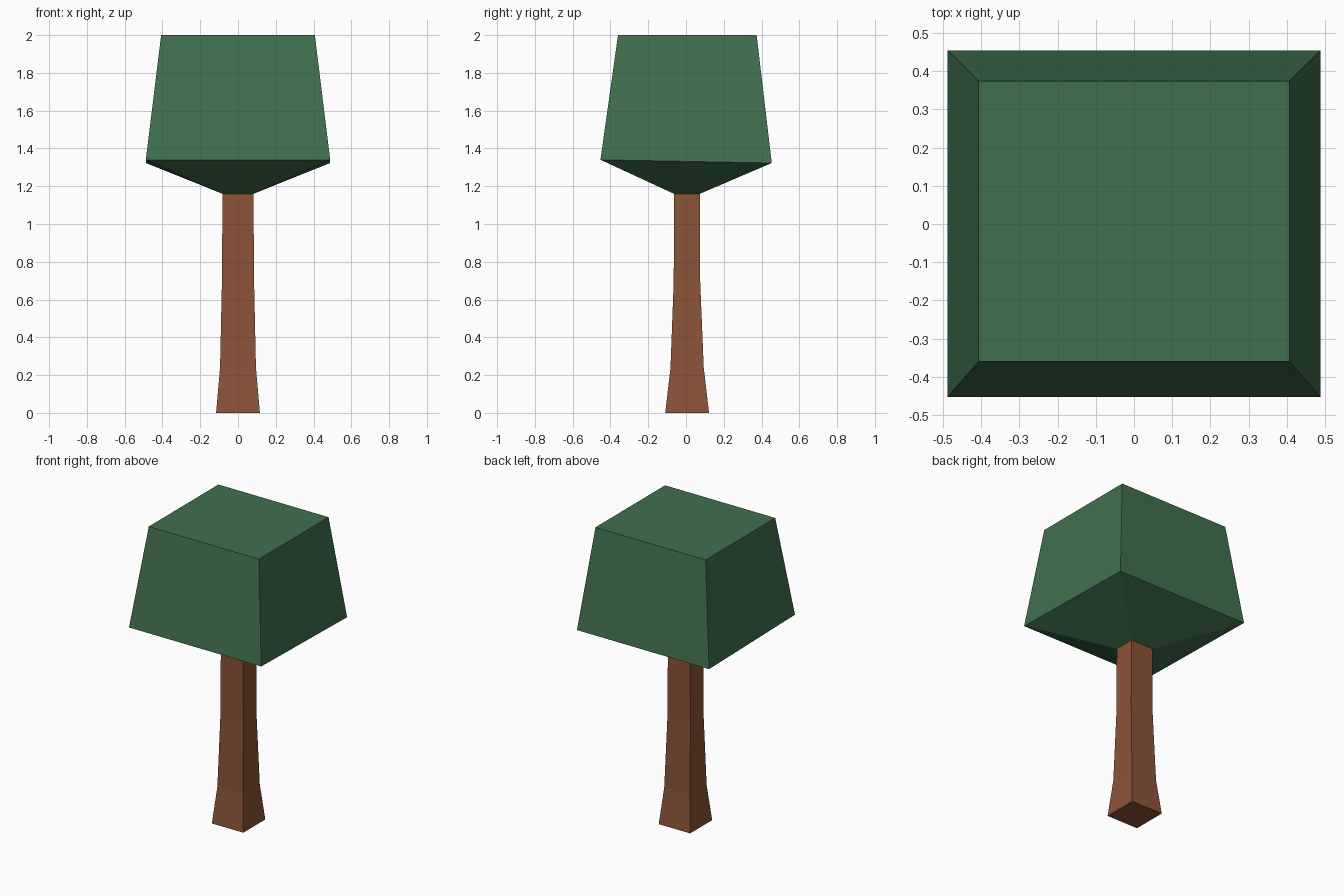
import bpy, bmesh

if "Cube" in bpy.data.objects:
    bpy.data.objects.remove(bpy.data.objects["Cube"])


def material(name, rgb):
    mat = bpy.data.materials.new(name)
    mat.diffuse_color = (*rgb, 1)
    mat.use_nodes = True
    mat.node_tree.nodes["Principled BSDF"].inputs["Base Color"].default_value = mat.diffuse_color
    return mat


def loft(name, rings, mat):
    """Closed four-sided loft; ring = (half width, y front, y back, z front, z back)."""
    bm = bmesh.new()
    loops = []
    for w, y0, y1, z0, z1 in rings:
        loops.append([bm.verts.new(p) for p in
                      ((-w, y0, z0), (w, y0, z0), (w, y1, z1), (-w, y1, z1))])
    for a, b in zip(loops, loops[1:]):
        for i in range(4):
            j = (i + 1) % 4
            bm.faces.new((a[i], a[j], b[j], b[i]))
    bm.faces.new(loops[0][::-1])
    bm.faces.new(loops[-1])
    bmesh.ops.recalc_face_normals(bm, faces=bm.faces)
    mesh = bpy.data.meshes.new(name)
    bm.to_mesh(mesh)
    bm.free()
    mesh.materials.append(mat)
    obj = bpy.data.objects.new(name, mesh)
    bpy.context.collection.objects.link(obj)
    return obj


bark = material("bark brown", (0.262, 0.085, 0.039))
leaf = material("leaf green", (0.053, 0.162, 0.075))

# Trunk: flared foot narrowing to a straight upper stem
loft("trunk", [
    (0.116, -0.11, 0.122, 0, 0),
    (0.095, -0.082, 0.094, 0.24, 0.24),
    (0.085, -0.065, 0.075, 0.70, 0.70),
    (0.082, -0.064, 0.074, 1.16, 1.16),
], bark)

# Crown: shallow inverted pyramid below a tapered block
loft("crown", [
    (0.082, -0.064, 0.074, 1.16, 1.16),
    (0.488, -0.453, 0.454, 1.34, 1.323),
    (0.407, -0.36, 0.374, 2.0, 2.0),
], leaf)
